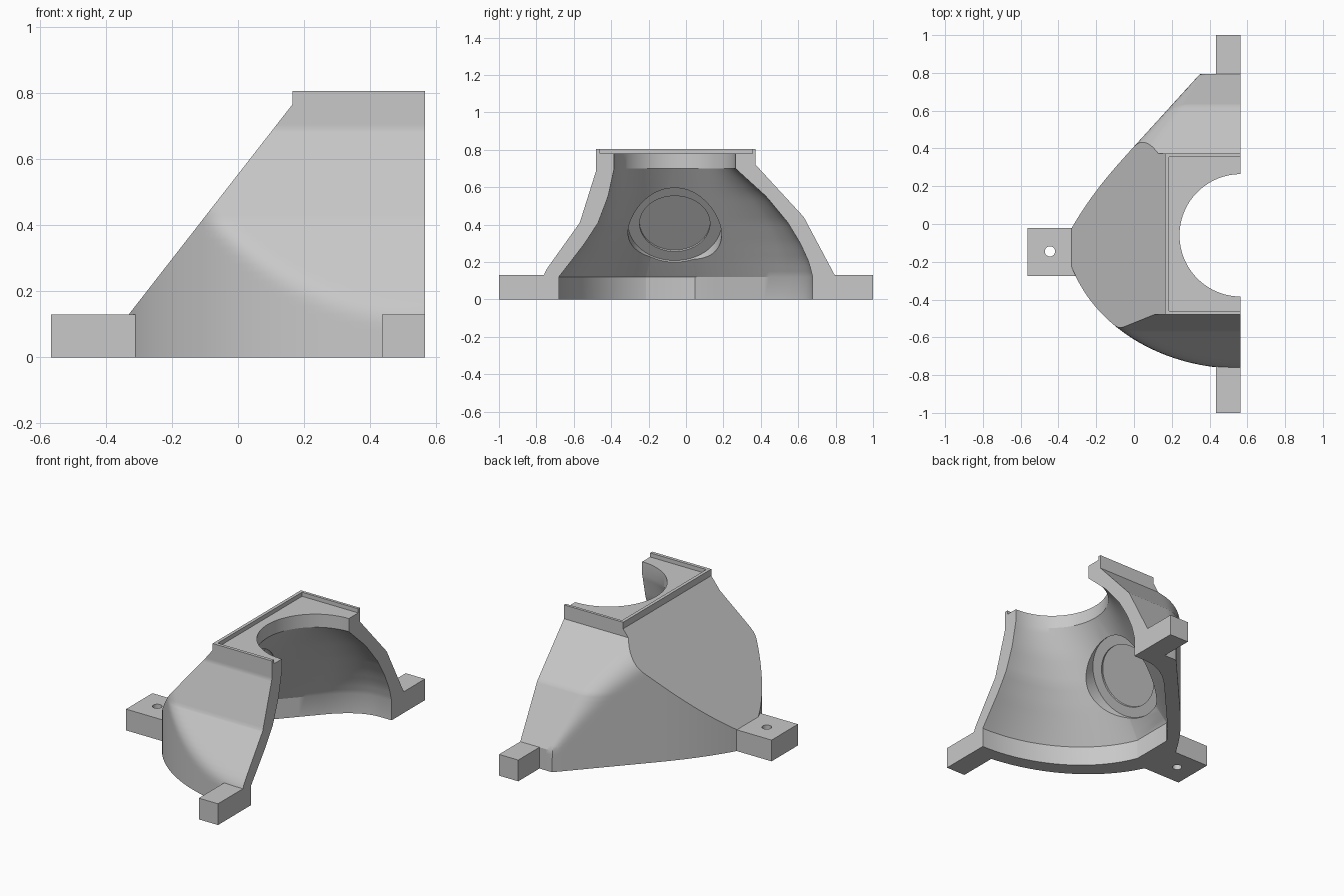
import bpy, bmesh, math
from mathutils import Vector, Matrix

cube = bpy.data.objects.get("Cube")
if cube:
    bpy.data.objects.remove(cube, do_unlink=True)

grey = bpy.data.materials.new("plain_grey")
grey.use_nodes = True
GREY = (0.58, 0.58, 0.58, 1)
grey.diffuse_color = GREY
grey.node_tree.nodes["Principled BSDF"].inputs["Base Color"].default_value = GREY

CUT_X = 0.565                       # flat open side
SLOPE = [(-0.33, 0.13), (0.165, 0.765)]
FRONT = [(-0.05, -0.895), (0.13, -0.768), (0.41, -0.568), (0.69, -0.48), (0.9, -0.48)]
BACK = [(0, 0.795), (0.13, 0.795), (0.44, 0.63), (0.72, 0.372), (0.9, 0.372)]


def lerp_table(table, t):
    for (t0, v0), (t1, v1) in zip(table, table[1:]):
        if t <= t1:
            return v0 + (v1 - v0) * (t - t0) / (t1 - t0)
    return table[-1][1]


def soft_min(a, b, k):
    h = max(k - abs(a - b), 0) / k
    return min(a, b) - h * h * k / 4


def finish(bm, name):
    bmesh.ops.recalc_face_normals(bm, faces=bm.faces)
    mesh = bpy.data.meshes.new(name)
    bm.to_mesh(mesh)
    bm.free()
    mesh.materials.append(grey)
    obj = bpy.data.objects.new(name, mesh)
    bpy.context.collection.objects.link(obj)
    return obj


def loft(rings, name):
    """Skin closed rings of equal length and cap both ends."""
    bm = bmesh.new()
    loops = [[bm.verts.new(p) for p in ring] for ring in rings]
    n = len(loops[0])
    for a, b in zip(loops, loops[1:]):
        for i in range(n):
            j = (i + 1) % n
            bm.faces.new((a[i], a[j], b[j], b[i]))
    bm.faces.new(loops[0])
    bm.faces.new(loops[-1])
    return finish(bm, name)


def box(lo, hi, name):
    (x0, y0, z0), (x1, y1, z1) = lo, hi
    return loft([[(x0, y0, z), (x1, y0, z), (x1, y1, z), (x0, y1, z)]
                 for z in (z0, z1)], name)


def cylinder(start, axis, radius, length, name, sides=64):
    bm = bmesh.new()
    axis = Vector(axis).normalized()
    mat = (Matrix.Translation(Vector(start) + axis * length / 2)
           @ axis.to_track_quat('Z', 'Y').to_matrix().to_4x4())
    bmesh.ops.create_cone(bm, cap_ends=True, segments=sides, radius1=radius,
                          radius2=radius, depth=length, matrix=mat)
    return finish(bm, name)


def activate(obj):
    bpy.ops.object.select_all(action='DESELECT')
    obj.select_set(True)
    bpy.context.view_layer.objects.active = obj


def cut(obj, cutter):
    mod = obj.modifiers.new("cut", 'BOOLEAN')
    mod.operation = 'DIFFERENCE'
    mod.solver = 'EXACT'
    mod.object = cutter
    activate(obj)
    bpy.ops.object.modifier_apply(modifier=mod.name)
    bpy.data.objects.remove(cutter, do_unlink=True)


# Housing: curved footprint blended with the side profile, as slices along x
def back_wall(x):
    return 0.41 + 1.1 * x + 1.9 * min(x, 0) ** 3


def front_y(x, z):
    wall = 0.766 * math.sqrt(1 - ((CUT_X - x) / 0.937) ** 2)
    return -soft_min(wall, -lerp_table(FRONT, z), 0.03)


def back_y(x, z):
    return soft_min(back_wall(x), lerp_table(BACK, z),
                    min(0.005 + 0.25 * max(z - 0.1, 0), 0.14))


levels = sorted({0.0, 0.13, 0.41, 0.44, 0.69, 0.72, 0.805}
                | {round(0.025 * i + 0.005, 3) for i in range(1, 32)})
slices = []
for i in range(57):
    x = -0.33 + (CUT_X + 0.33) * (i / 56) ** 1.4
    slices.append([(x, front_y(x, z), z) for z in levels]
                  + [(x, back_y(x, z), z) for z in reversed(levels)])
housing = loft(slices, "housing")

# Sloped flat face
(x0, z0), (x1, z1) = SLOPE
run = (x1 - x0) / (z1 - z0)
outline = [(x0 - 0.3 * run, z0 - 0.3), (x1, z1), (x1, 1), (-0.8, 1), (-0.8, z0 - 0.3)]
cut(housing, loft([[(x, y, z) for x, z in outline] for y in (-1.2, 1.2)], "slope_cutter"))

# Cavity: base follows the footprint, narrowing to a round neck.
# Each table gives how far the wall still follows the base at a height.
FRONT_W = [(0.12, 1), (0.2, 0.79), (0.3, 0.53), (0.41, 0.29), (0.55, 0.11), (0.7, 0)]
BACK_W = [(0.12, 1), (0.2, 0.95), (0.3, 0.84), (0.41, 0.68), (0.55, 0.4), (0.7, 0)]
NECK_R, NECK_Y, REACH = 0.324, -0.06, 0.77


def cavity_point(phi, side, z):
    zc = min(max(z, 0.12), 0.7)
    c, s = math.cos(phi), math.sin(phi)
    base_x = CUT_X - REACH * c
    if side < 0:
        base_y = -0.68 * math.sqrt(1 - (0.95 * c) ** 2)
    else:
        base_y = soft_min(back_wall(base_x) - 0.12, 0.677, 0.15)
    wx = (0.7 - zc) / 0.58
    wy = wx + (lerp_table(FRONT_W if side < 0 else BACK_W, zc) - wx) * s
    neck_y = NECK_Y + side * NECK_R * s
    return (CUT_X - c * (NECK_R + (REACH - NECK_R) * wx),
            neck_y + (base_y - neck_y) * wy, z)


angles = [math.pi / 2 * (k + 0.5) / 40.5 for k in range(41)]
rings = []
for z in [-0.1] + [0.12 + 0.029 * i for i in range(21)] + [1.0]:
    ring = [cavity_point(a, -1, z) for a in reversed(angles)]
    ring += [cavity_point(a, 1, z) for a in angles]
    rings.append([(0.8, ring[0][1], z)] + ring + [(0.8, ring[-1][1], z)])
cut(housing, loft(rings, "cavity_cutter"))

# Shallow tray in the top plate
cut(housing, box((0.185, -0.46, 0.78), (0.8, 0.355, 1), "tray_cutter"))

# Stepped round pocket, square to the sloped face
inward = Vector((z1 - z0, 0, x0 - x1)).normalized()
centre = Vector((x0 + (0.46 - z0) * run, -0.06, 0.46))
for radius, depth in ((0.25, 0.09), (0.188, 0.078)):
    cut(housing, cylinder(centre + inward * depth, inward, radius, 0.22, "pocket_cutter"))

# Mounting feet
feet = [box((0.435, -1, 0), (CUT_X, -0.73, 0.13), "front_foot"),
        box((0.435, 0.74, 0), (CUT_X, 1, 0.13), "back_foot"),
        box((-0.565, -0.275, 0), (-0.29, -0.02, 0.13), "right_foot")]
cut(feet[2], cylinder((-0.445, -0.145, -0.1), (0, 0, 1), 0.027, 0.4, "bolt_cutter", 32))

for obj in [housing] + feet:
    activate(obj)
    bpy.ops.object.shade_smooth_by_angle(angle=math.radians(24))
